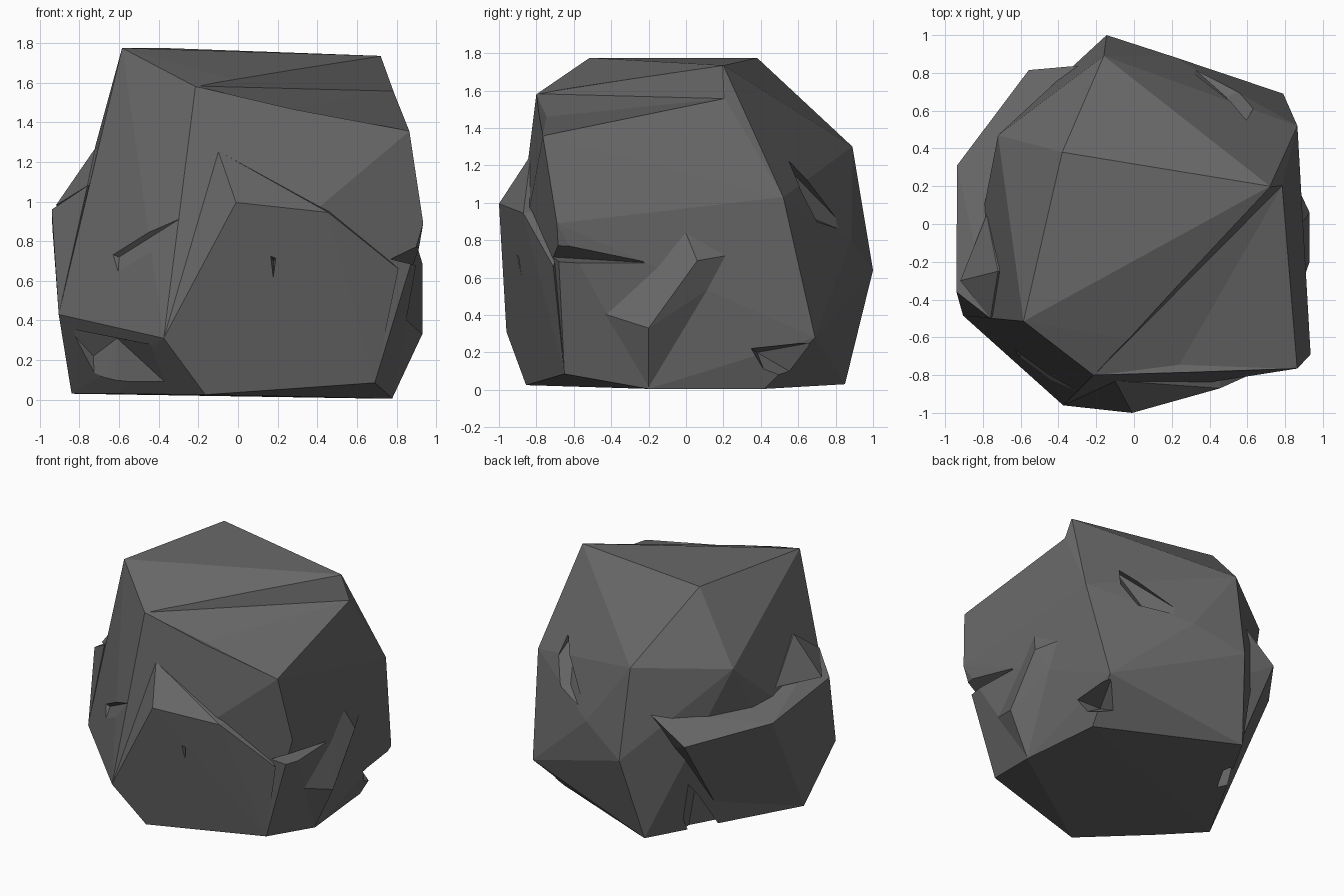
import bpy, bmesh


def hull(name, pts):
    """Flat-faced block: convex hull of a few corner points."""
    bm = bmesh.new()
    for p in pts:
        bm.verts.new(p)
    bmesh.ops.convex_hull(bm, input=bm.verts[:])
    loose = [v for v in bm.verts if not v.link_faces]
    bmesh.ops.delete(bm, geom=loose, context='VERTS')
    bmesh.ops.recalc_face_normals(bm, faces=bm.faces[:])
    me = bpy.data.meshes.new(name)
    bm.to_mesh(me)
    bm.free()
    ob = bpy.data.objects.new(name, me)
    bpy.context.collection.objects.link(ob)
    return ob


def combine(target, tool, operation):
    """Merge or carve a block and discard the helper."""
    mod = target.modifiers.new(operation.lower(), 'BOOLEAN')
    mod.operation, mod.solver, mod.object = operation, 'EXACT', tool
    bpy.context.view_layer.objects.active = target
    bpy.ops.object.modifier_apply(modifier=mod.name)
    bpy.data.objects.remove(tool, do_unlink=True)


# Main boulder body
rock = hull("rock", [
    (-.585, -.515, 1.775), (-.38, .38, 1.775), (.72, .2, 1.735),
    (-.215, -.8, 1.58), (.785, .21, 1.555), (.865, -.765, 1.355),
    (-.16, .89, 1.30), (-.145, 1, .64), (-.72, .47, 1.28),
    (.865, .52, 1.03), (.79, .69, .28), (.21, .885, .8),
    (.935, -.69, .89), (-.905, -.485, .43), (-.375, -.96, .31),
    (-.165, -.855, .025), (.69, -.65, .085), (.78, -.2, .005),
    (.72, .42, .005), (-.25, .85, .03), (-.52, .29, .03),
    (-.84, -.2, .03), (-.6, -.45, .03)])

# Bulging slab on the front
front_slab = [
    (-.01, -1, .995), (-.10, -.83, 1.255), (.455, -.87, .945),
    (.81, -.71, .66), (.69, -.65, .085), (-.165, -.855, .025),
    (-.375, -.96, .31), (-.2, -.7, 1.0), (.47, -.6, .98), (.3, -.5, .1)]

# Overhanging shelf on the left and back left
left_shelf = [
    (-.27, .84, .98), (-.557, .815, .78), (-.937, .31, .87),
    (-.94, -.36, .96), (-.76, -.5, 1.08), (-.905, -.485, .43),
    (-.52, .29, .03), (-.84, -.2, .03), (-.4, 0, .95), (-.2, .6, .6)]

# Small upper knob above the shelf
left_knob = [
    (-.72, -.25, 1.27), (-.76, -.5, 1.08), (-.92, -.3, .98),
    (-.78, .05, 1.0), (-.5, -.2, 1.2), (-.5, -.2, .9)]

# Bump on the right side
right_bump = [
    (.93, .06, .69), (.93, -.2, .33), (.87, -.02, .885), (.85, .23, .72),
    (.85, .115, .535), (.83, -.48, .42), (.78, -.2, .01), (.6, 0, .5)]

for pts in (front_slab, left_shelf, left_knob, right_bump):
    combine(rock, hull("block", pts), 'UNION')

# Chips and cracks carved out of the faces
chips = [
    # notch at the right front corner
    [(.77, -.715, .71), (.88, -.21, .68), (1.05, -.75, .86),
     (1.05, -.6, .64), (.9, -.9, .7)],
    # undercut at the right back foot
    [(.62, .38, .2), (.76, .66, .25), (.66, .62, .06), (.95, .32, .24),
     (.95, .75, .2), (.9, .45, .02)],
    # slanted chip on the left front face
    [(-.60, -.66, .72), (-.76, -.69, .78), (-.30, -1.02, 1.06),
     (-.25, -.92, .94), (-.62, -.84, .40), (-.7, -1.1, .8)],
    # narrow crack on the slab
    [(.12, -1.1, .80), (.23, -1.1, .76), (.17, -1.02, .33), (.18, -.84, .70)],
    # shallow pocket on the right back face
    [(.57, .49, 1.24), (.24, .89, .83), (.49, .67, .92), (.75, .95, 1.1),
     (.72, .78, .84)],
    # groove under the top front edge
    [(.24, -.745, 1.46), (-.215, -.803, 1.583), (.721, .198, 1.738),
     (.788, .207, 1.557), (.867, -.768, 1.357), (.4, -.9, 1.48),
     (.8, 0, 1.75)],
    # recess behind the left shelf, near the ground
    [(-.75, .7, -.05), (-.5, .85, .5), (-.36, .5, -.05), (-.43, .5, .35),
     (-.5, .25, -.05)],
    # hollow under the left front overhang
    [(-.86, -.5, .36), (-.73, -.42, .22), (-.61, -.5, .31), (-.4, -.95, .27),
     (-.62, -.5, -.02), (-.25, -.85, -.02), (-.6, -.95, -.02),
     (-.72, -.42, -.02)],
]
for pts in chips:
    combine(rock, hull("chip_cutter", pts), 'DIFFERENCE')

# Dark grey stone
stone = bpy.data.materials.new("stone")
stone.diffuse_color = (.14, .14, .14, 1)
rock.data.materials.clear()
rock.data.materials.append(stone)
for poly in rock.data.polygons:
    poly.use_smooth = False
    poly.material_index = 0
